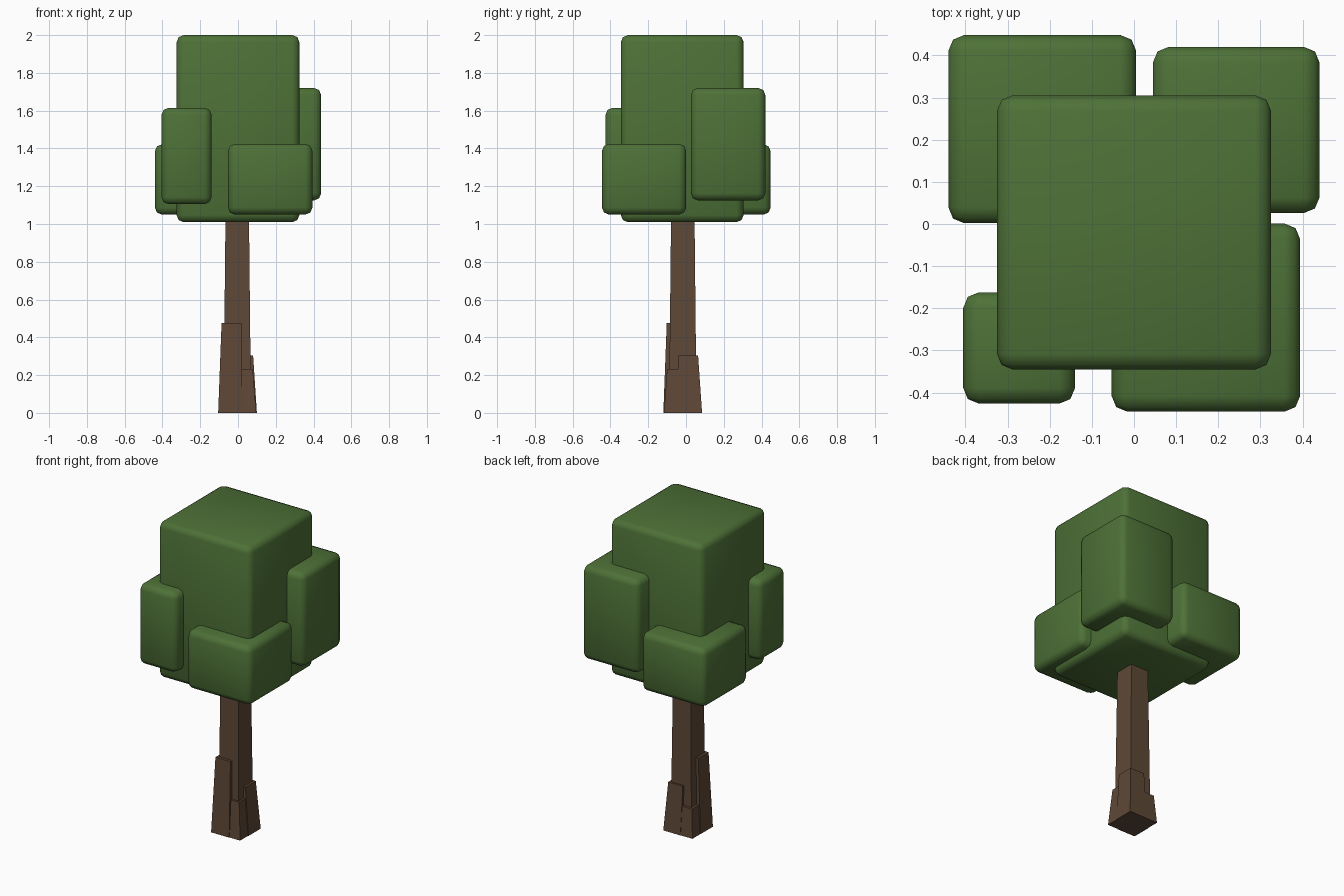
import bpy, bmesh

if "Cube" in bpy.data.objects:
    bpy.data.objects.remove(bpy.data.objects["Cube"])


def material(name, rgb):
    m = bpy.data.materials.new(name)
    m.diffuse_color = (*rgb, 1.0)
    m.use_nodes = True
    m.node_tree.nodes["Principled BSDF"].inputs["Base Color"].default_value = m.diffuse_color
    return m


leaf = material("leaf green", (0.075, 0.165, 0.038))
bark = material("bark brown", (0.112, 0.064, 0.038))


def tapered_box(name, bottom, top, z0, z1, mat, bevel=0.0):
    """Box from two rectangles (x0, x1, y0, y1), one at each height."""
    bm = bmesh.new()
    rings = []
    for (x0, x1, y0, y1), z in ((bottom, z0), (top, z1)):
        rings.append([bm.verts.new((x, y, z))
                      for x, y in ((x0, y0), (x1, y0), (x1, y1), (x0, y1))])
    low, high = rings
    bm.faces.new(low[::-1])
    bm.faces.new(high)
    for i in range(4):
        j = (i + 1) % 4
        bm.faces.new((low[i], low[j], high[j], high[i]))
    if bevel:
        bmesh.ops.bevel(bm, geom=bm.edges[:], offset=bevel, segments=2,
                        profile=0.5, affect='EDGES')
        for f in bm.faces:
            f.smooth = True
    bmesh.ops.recalc_face_normals(bm, faces=bm.faces[:])
    mesh = bpy.data.meshes.new(name)
    bm.to_mesh(mesh)
    bm.free()
    mesh.materials.append(mat)
    ob = bpy.data.objects.new(name, mesh)
    bpy.context.collection.objects.link(ob)
    return ob


# Foliage: one big rounded block and four smaller ones at its corners
foliage = {
    "crown": ((-0.325, 0.325, -0.345, 0.305), 1.01, 2.0),
    "leaves_front_left": ((-0.405, -0.14, -0.426, -0.162), 1.105, 1.615),
    "leaves_front_right": ((-0.053, 0.394, -0.445, 0.001), 1.05, 1.424),
    "leaves_back_right": ((0.045, 0.44, 0.026, 0.42), 1.125, 1.72),
    "leaves_back_left": ((-0.44, 0.005, 0.002, 0.448), 1.05, 1.422),
}
for name, (rect, z0, z1) in foliage.items():
    tapered_box(name, rect, rect, z0, z1, leaf, bevel=0.037)

# Trunk: slim tapered post running up into the crown
tapered_box("trunk", (-0.077, 0.069, -0.090, 0.056),
            (-0.066, 0.058, -0.079, 0.045), 0.0, 1.05, bark)

# Roots: a flared post of different height at each corner
roots = {
    "root_front_left": ((-0.105, 0.022, -0.12, 0.004),
                        (-0.087, 0.018, -0.102, 0.001), 0.475),
    "root_back_right": ((-0.02, 0.1, -0.037, 0.085),
                        (-0.022, 0.08, -0.04, 0.064), 0.305),
    "root_front_right": ((0.01, 0.097, -0.117, -0.03),
                         (0.01, 0.078, -0.1, -0.03), 0.232),
    "root_back_left": ((-0.103, -0.015, -0.005, 0.083),
                       (-0.09, -0.015, -0.005, 0.07), 0.18),
}
for name, (low, high, h) in roots.items():
    tapered_box(name, low, high, 0.0, h, bark)
